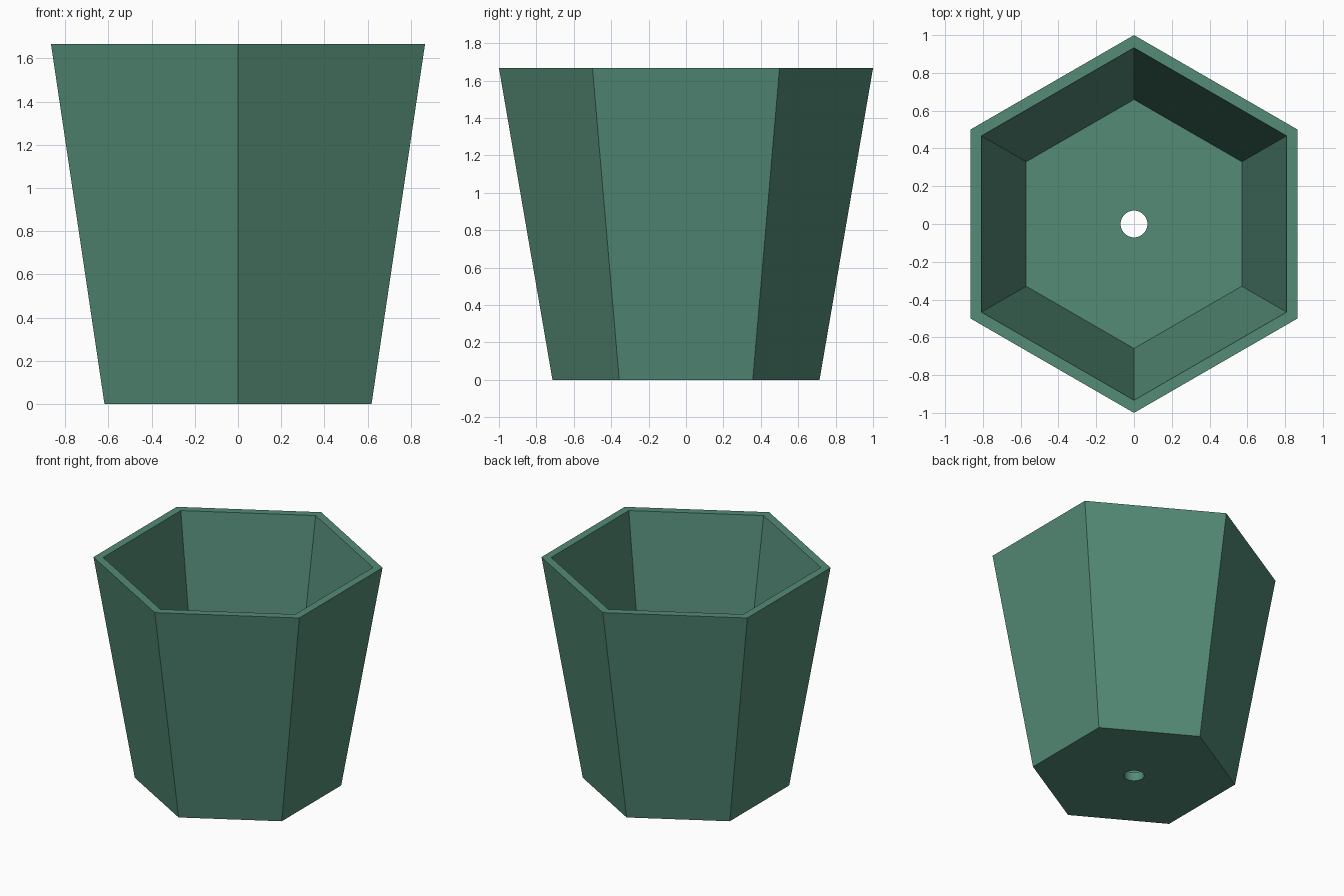
import bpy, bmesh, math

if "Cube" in bpy.data.objects:
    bpy.data.objects.remove(bpy.data.objects["Cube"])

SIDES, STEPS = 6, 6          # hexagon sides, hole segments per side
HEIGHT, FLOOR = 1.667, 0.067
HOLE_R = 0.071

green = bpy.data.materials.new("muted green")
green.diffuse_color = (0.088, 0.256, 0.182, 1)
green.use_nodes = True
green.node_tree.nodes["Principled BSDF"].inputs["Base Color"].default_value = green.diffuse_color

bm = bmesh.new()


def ring(radius, z, count):
    """Circle of vertices starting at the back corner (+y)."""
    return [bm.verts.new((-radius * math.sin(math.tau * i / count),
                          radius * math.cos(math.tau * i / count), z))
            for i in range(count)]


def bridge(a, b):
    """Quads between two rings of equal count."""
    n = len(a)
    return [bm.faces.new((a[i], a[(i + 1) % n], b[(i + 1) % n], b[i]))
            for i in range(n)]


def floor_plate(hexagon, hole):
    """Flat floor between a hexagon and the round hole."""
    for i in range(SIDES):
        arc = [hole[(i * STEPS + k) % len(hole)] for k in range(STEPS + 1)]
        bm.faces.new([hexagon[(i + 1) % SIDES], hexagon[i]] + arc)


# Tapered walls: outside, rim, inside
outer_bottom = ring(0.714, 0, SIDES)
outer_top = ring(1.0, HEIGHT, SIDES)
inner_top = ring(0.933, HEIGHT, SIDES)
inner_floor = ring(0.659, FLOOR, SIDES)
bridge(outer_bottom, outer_top)
bridge(outer_top, inner_top)
bridge(inner_top, inner_floor)

# Floor with a drain hole
hole_low = ring(HOLE_R, 0, SIDES * STEPS)
hole_high = ring(HOLE_R, FLOOR, SIDES * STEPS)
floor_plate(outer_bottom, hole_low)
floor_plate(inner_floor, hole_high)
for face in bridge(hole_low, hole_high):
    face.smooth = True

bmesh.ops.recalc_face_normals(bm, faces=bm.faces)
for edge in bm.edges:
    edge.smooth = edge.calc_face_angle(0) < math.radians(30)

mesh = bpy.data.meshes.new("planter_pot")
bm.to_mesh(mesh)
bm.free()
mesh.materials.append(green)
pot = bpy.data.objects.new("planter_pot", mesh)
bpy.context.collection.objects.link(pot)
